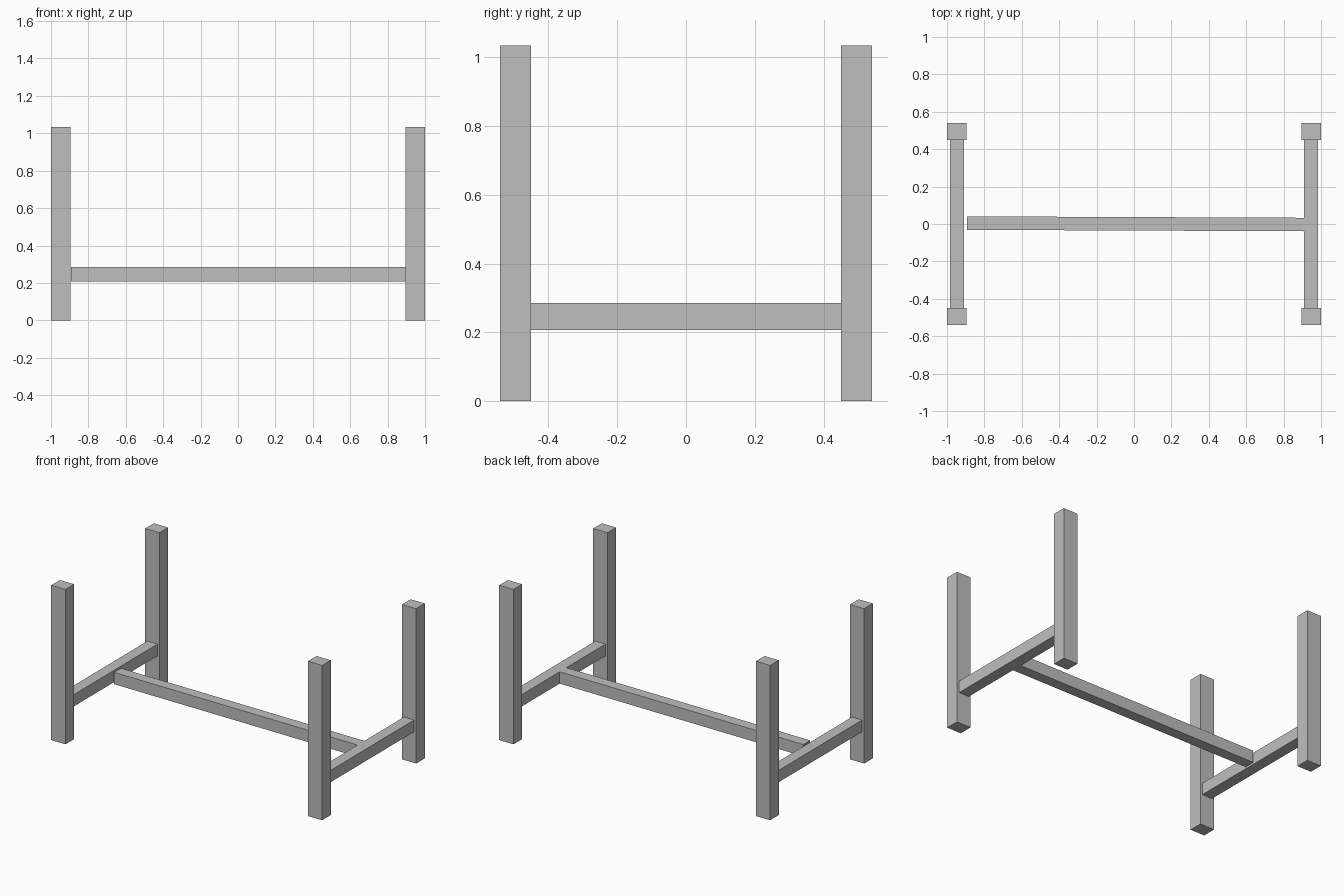
import bpy
import math

default_cube = bpy.data.objects.get("Cube")
if default_cube:
    bpy.data.objects.remove(default_cube, do_unlink=True)

# One plain grey finish
grey = bpy.data.materials.new("plain_grey")
grey.use_nodes = True
colour = (0.52, 0.52, 0.52, 1)
grey.diffuse_color = colour
grey.node_tree.nodes["Principled BSDF"].inputs["Base Color"].default_value = colour


def beam(name, low, high, yaw=0):
    """Box spanning two opposite corners, turned about its own centre."""
    centre = [(a + b) / 2 for a, b in zip(low, high)]
    size = [b - a for a, b in zip(low, high)]
    bpy.ops.mesh.primitive_cube_add(size=1, location=centre)
    obj = bpy.context.object
    obj.name = name
    obj.scale = size
    bpy.ops.object.transform_apply(location=False, rotation=False, scale=True)
    obj.rotation_euler.z = yaw
    obj.data.materials.append(grey)
    return obj


HEIGHT = 1.033
LEG_X, LEG_Y = 0.105, 0.091      # leg section
OUT_X, OUT_Y = 1.0, 0.541        # outer extents
RAIL_LOW, RAIL_HIGH = 0.207, 0.286
RAIL_X, RAIL_HALF = 0.947, 0.0375

for side, sx in (("left", 1), ("right", -1)):
    # Square legs
    cx = sx * (OUT_X - LEG_X / 2)
    for end, sy in (("front", -1), ("back", 1)):
        cy = sy * (OUT_Y - LEG_Y / 2)
        beam(f"{end}_{side}_leg",
             (cx - LEG_X / 2, cy - LEG_Y / 2, 0),
             (cx + LEG_X / 2, cy + LEG_Y / 2, HEIGHT))
    # Side rail between the legs
    inner = OUT_Y - LEG_Y
    beam(f"{side}_side_rail",
         (sx * RAIL_X - RAIL_HALF, -inner, RAIL_LOW),
         (sx * RAIL_X + RAIL_HALF, inner, RAIL_HIGH))

# Long stretcher, very slightly skewed, stopping short of the right rail
beam("long_stretcher", (-0.894, -0.035, RAIL_LOW), (0.91, 0.037, RAIL_HIGH),
     yaw=math.radians(-0.24))
